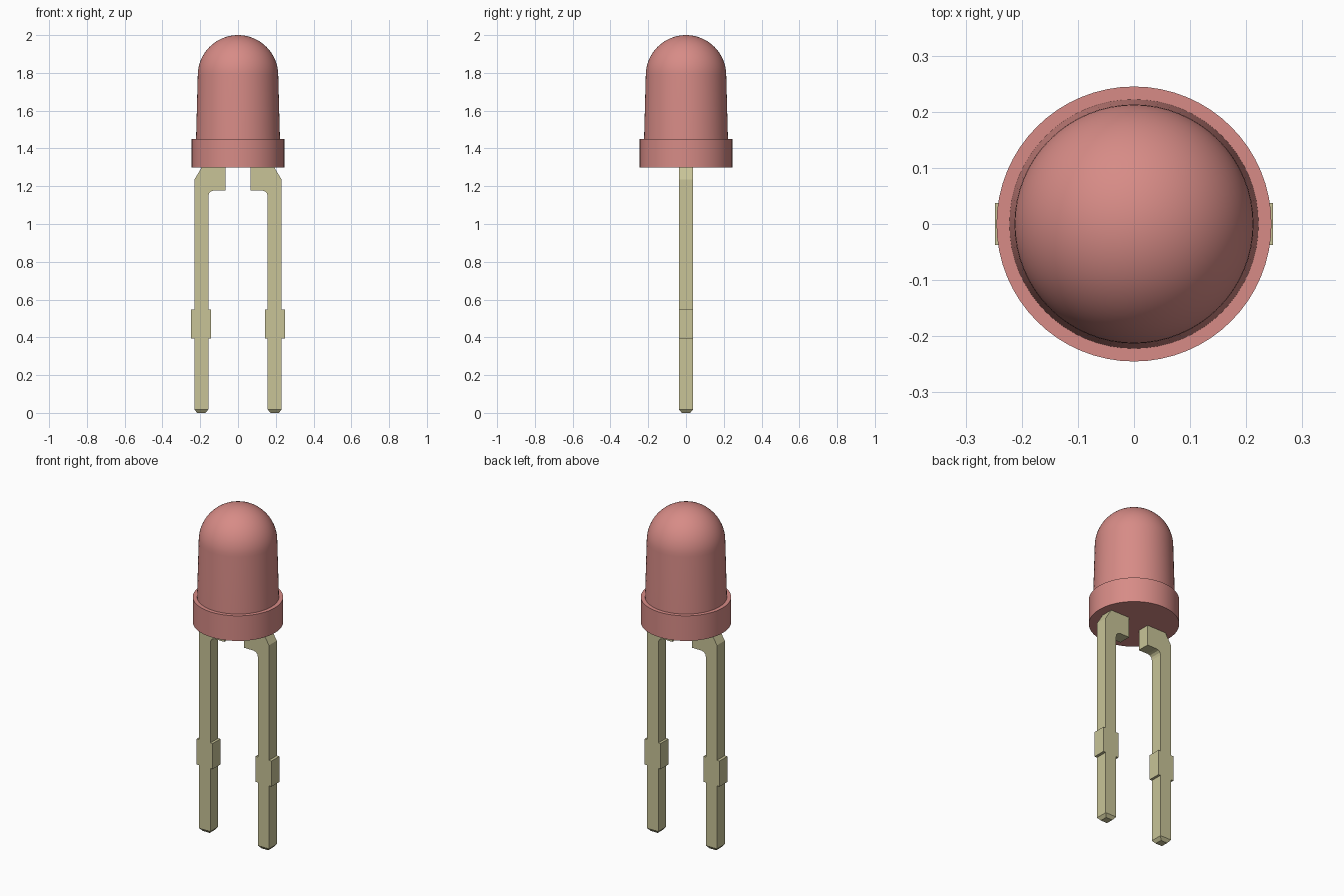
import bpy, bmesh, math
from mathutils import Vector

cube = bpy.data.objects.get("Cube")
if cube:
    bpy.data.objects.remove(cube, do_unlink=True)


def material(name, rgb):
    m = bpy.data.materials.new(name)
    m.use_nodes = True
    colour = (*rgb, 1.0)
    m.diffuse_color = colour
    m.node_tree.nodes["Principled BSDF"].inputs["Base Color"].default_value = colour
    return m


def finish(bm, name, mat):
    bmesh.ops.recalc_face_normals(bm, faces=bm.faces[:])
    mesh = bpy.data.meshes.new(name)
    bm.to_mesh(mesh)
    bm.free()
    mesh.materials.append(mat)
    obj = bpy.data.objects.new(name, mesh)
    bpy.context.collection.objects.link(obj)
    return obj


red = material("dusty_red_plastic", (0.68, 0.26, 0.24))
metal = material("pale_gold_metal", (0.58, 0.55, 0.31))

# Lens: flange, slightly tapered barrel and domed tip, turned about z
R, DOME_Z = 0.213, 1.787
profile = [(0, 1.3), (0.245, 1.3), (0.245, 1.45), (0.222, 1.45)]
steps = 16
for i in range(steps + 1):
    a = math.pi / 2 * i / steps
    profile.append((R * math.cos(a) if i < steps else 0, DOME_Z + R * math.sin(a)))
bm = bmesh.new()
verts = [bm.verts.new((r, 0, z)) for r, z in profile]
edges = [bm.edges.new(pair) for pair in zip(verts, verts[1:])]
bmesh.ops.spin(bm, geom=verts + edges, cent=(0, 0, 0), axis=(0, 0, 1),
               angle=math.tau, steps=64, use_merge=True)
bmesh.ops.remove_doubles(bm, verts=bm.verts[:], dist=0.0001)
lens = finish(bm, "lens_body", red)
bpy.context.view_layer.objects.active = lens
lens.select_set(True)
bpy.ops.object.shade_smooth_by_angle(angle=math.radians(30))

# Leads: bent foot at the top, stop collar low down, tapered tip
HALF = 0.037
TIP_Z = 0.018
outline = [(0.157, TIP_Z), (0.231, TIP_Z), (0.231, 0.395), (0.248, 0.395),
           (0.248, 0.548), (0.231, 0.548), (0.231, 1.235), (0.192, 1.3),
           (0.192, 1.31), (0.065, 1.31), (0.065, 1.177), (0.128, 1.177),
           (0.143, 1.173), (0.153, 1.163), (0.157, 1.148),
           (0.157, 0.548), (0.142, 0.548), (0.142, 0.395), (0.157, 0.395)]


def lead(name, side):
    bm = bmesh.new()
    face = bm.faces.new([bm.verts.new((side * x, -HALF, z)) for x, z in outline])
    out = bmesh.ops.extrude_face_region(bm, geom=[face])
    new = [v for v in out["geom"] if isinstance(v, bmesh.types.BMVert)]
    bmesh.ops.translate(bm, verts=new, vec=(0, 2 * HALF, 0))
    if not face.is_valid or len(bm.faces) < len(outline) + 2:
        bmesh.ops.holes_fill(bm, edges=bm.edges[:], sides=0)
    # Draw the end face down into the tip
    end = min(bm.faces, key=lambda f: f.calc_center_median().z)
    centre = end.calc_center_median()
    out = bmesh.ops.extrude_discrete_faces(bm, faces=[end])
    tip = out["faces"][0]
    lower = list(tip.verts)
    for v in lower:
        v.co = centre + (v.co - centre) * 0.6 - Vector((0, 0, TIP_Z))
    return finish(bm, name, metal)


lead("left_lead", 1)
lead("right_lead", -1)
